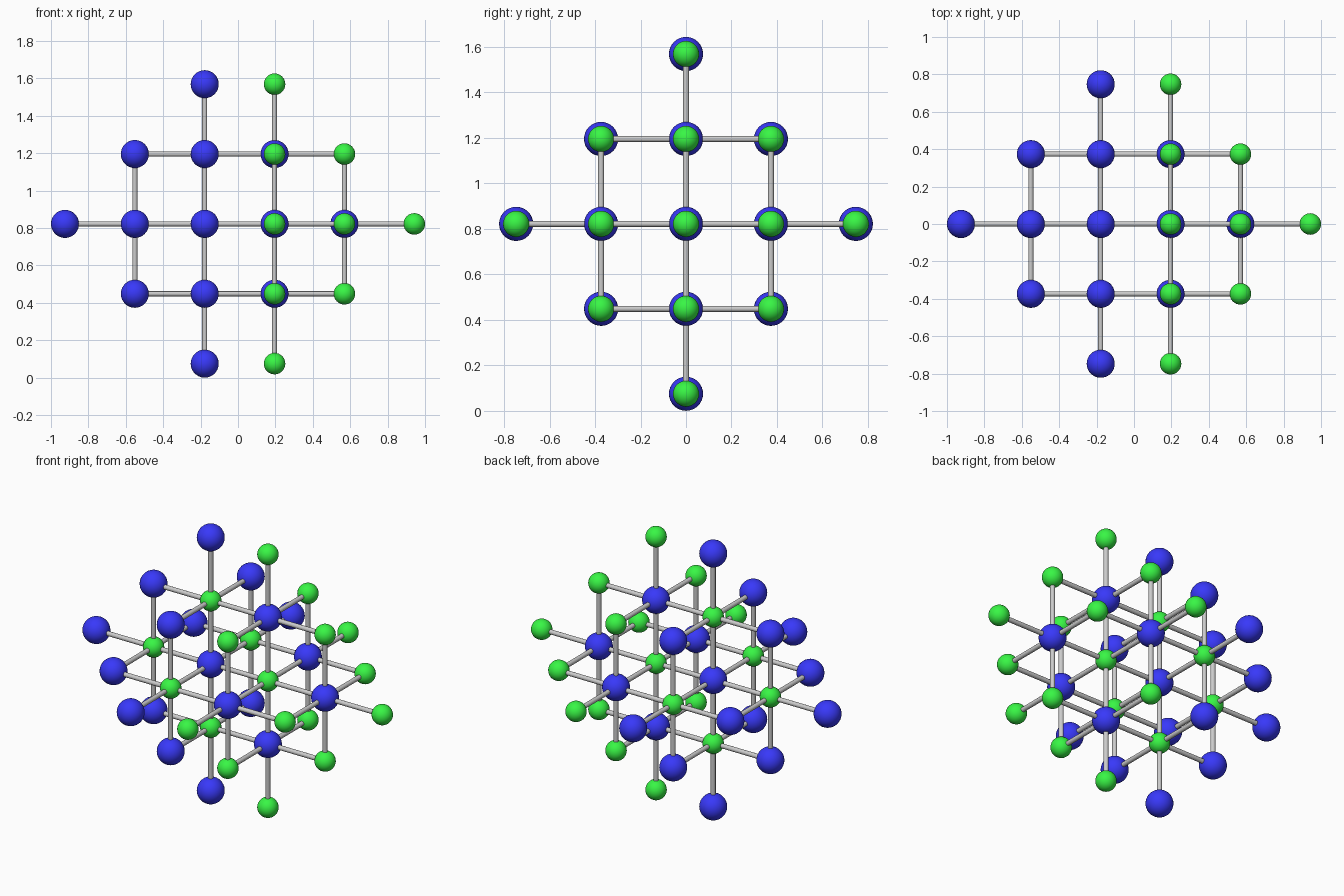
import bpy, bmesh
from itertools import product
from mathutils import Vector, Matrix

if "Cube" in bpy.data.objects:
    bpy.data.objects.remove(bpy.data.objects["Cube"])

R_BLUE, R_GREEN, R_BOND = 0.075, 0.0575, 0.0135
D = (2 - R_BLUE - R_GREEN) / 5                      # lattice spacing
ORIGIN = Vector((-1 + R_BLUE + 2 * D, 0, R_BLUE + 2 * D))


def material(name, rgb):
    m = bpy.data.materials.new(name)
    m.diffuse_color = (*rgb, 1)
    m.use_nodes = True
    m.node_tree.nodes["Principled BSDF"].inputs["Base Color"].default_value = m.diffuse_color
    return m


def ball_mesh(name, radius, mat):
    bm = bmesh.new()
    bmesh.ops.create_uvsphere(bm, u_segments=32, v_segments=16, radius=radius)
    me = bpy.data.meshes.new(name)
    bm.to_mesh(me)
    bm.free()
    me.shade_smooth()
    me.materials.append(mat)
    return me


def rod_mesh(name, axis):
    bm = bmesh.new()
    rot = Vector((0, 0, 1)).rotation_difference(axis).to_matrix().to_4x4()
    bmesh.ops.create_cone(bm, cap_ends=False, segments=20, radius1=R_BOND,
                          radius2=R_BOND, depth=D, matrix=rot)
    me = bpy.data.meshes.new(name)
    bm.to_mesh(me)
    bm.free()
    me.shade_smooth()
    return me


def place(name, mesh, cell):
    ob = bpy.data.objects.new(name, mesh)
    ob.location = ORIGIN + D * Vector(cell)
    bpy.context.collection.objects.link(ob)


def steps(p):
    # lattice steps to the nearer of the two central atoms
    return min(abs(p[0]), abs(p[0] - 1)) + abs(p[1]) + abs(p[2])


blue = ball_mesh("blue_atom", R_BLUE, material("blue", (0.04, 0.04, 0.95)))
green = ball_mesh("green_atom", R_GREEN, material("green", (0.04, 0.92, 0.06)))
axes = [Vector(a) for a in ((1, 0, 0), (0, 1, 0), (0, 0, 1))]
rods = [rod_mesh("bond_" + n, a) for n, a in zip("xyz", axes)]

for p in product(range(-2, 4), range(-2, 3), range(-2, 3)):
    if steps(p) > 2:
        continue
    # atoms alternate colour like a rock-salt crystal
    if sum(p) % 2:
        place("green_atom", green, p)
    else:
        place("blue_atom", blue, p)
    # bonds, wherever at least one end is an inner atom
    for axis, rod in zip(axes, rods):
        q = Vector(p) + axis
        if steps(q) <= 2 and min(steps(p), steps(q)) <= 1:
            place(rod.name, rod, Vector(p) + axis / 2)
